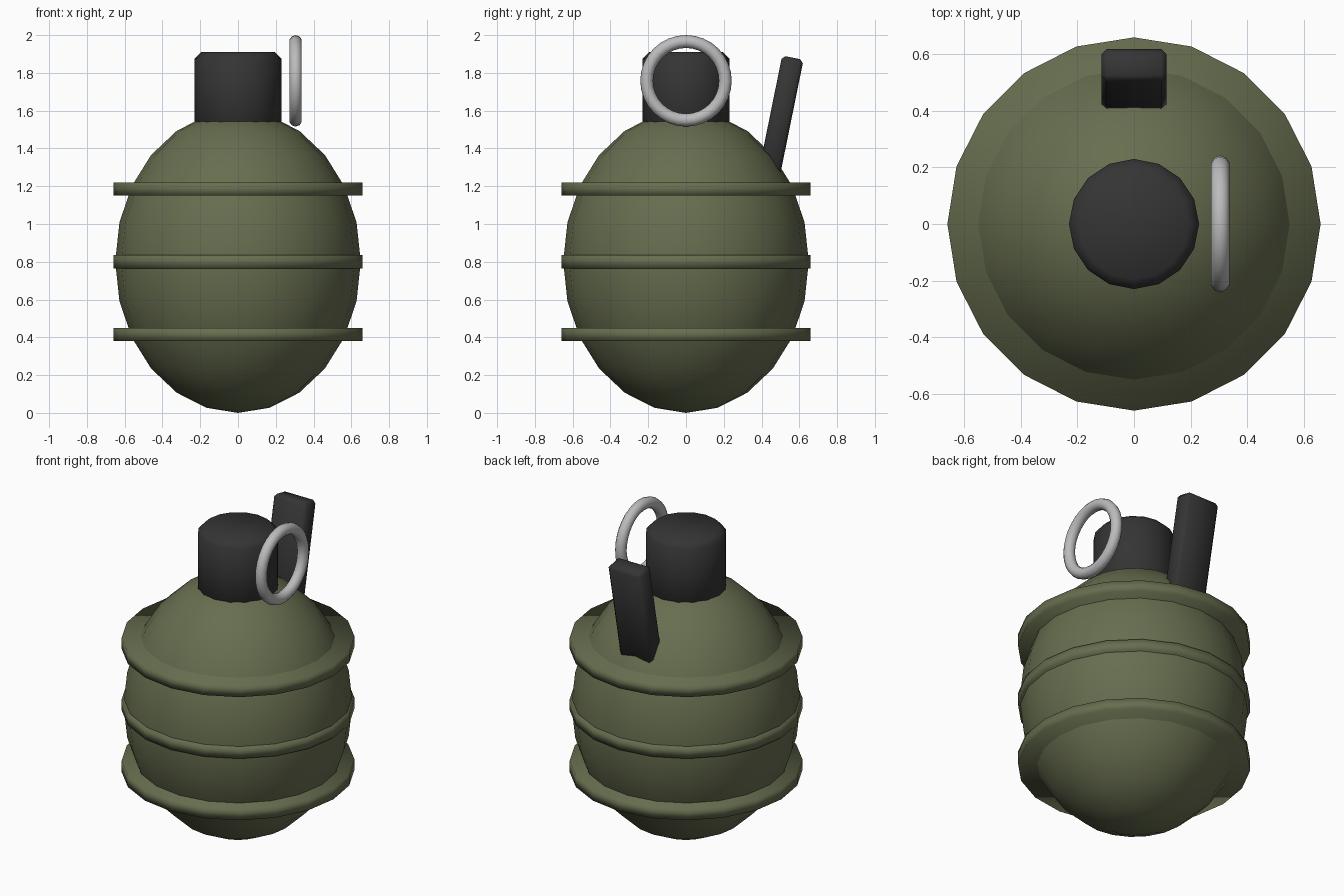
import bpy
import math

cube = bpy.data.objects.get("Cube")
if cube:
    bpy.data.objects.remove(cube, do_unlink=True)


def material(name, rgb, metallic=0.0):
    mat = bpy.data.materials.new(name)
    mat.use_nodes = True
    color = (*rgb, 1.0)
    mat.diffuse_color = color
    bsdf = mat.node_tree.nodes["Principled BSDF"]
    bsdf.inputs["Base Color"].default_value = color
    bsdf.inputs["Roughness"].default_value = 0.6
    return mat


olive = material("olive_green", (0.135, 0.155, 0.078))
charcoal = material("charcoal", (0.035, 0.035, 0.035))
steel = material("steel_grey", (0.5, 0.5, 0.51))


def finish(name, mat, scale=None, bevel=0.0):
    """Name, colour, bevel and smooth the active object."""
    obj = bpy.context.object
    obj.name = name
    obj.data.materials.append(mat)
    if scale:
        obj.scale = scale
        bpy.ops.object.transform_apply(location=False, rotation=False, scale=True)
    if bevel:
        mod = obj.modifiers.new("edge_bevel", "BEVEL")
        mod.width = bevel
        mod.segments = 1
        mod.limit_method = "ANGLE"
        mod.angle_limit = math.radians(40)
    bpy.ops.object.shade_smooth()
    return obj


SEGMENTS = 20
CENTER = 0.8

# Egg-shaped body
bpy.ops.mesh.primitive_uv_sphere_add(
    segments=SEGMENTS, ring_count=12, radius=1, location=(0, 0, CENTER))
finish("body", olive, scale=(0.65, 0.65, 0.8))

# Three raised bands
for label, offset in (("lower", -0.385), ("middle", 0.0), ("upper", 0.385)):
    bpy.ops.mesh.primitive_cylinder_add(
        vertices=SEGMENTS, radius=0.66, depth=0.07,
        location=(0, 0, CENTER + offset))
    finish(label + "_band", olive)

# Neck with chamfered rim
bpy.ops.mesh.primitive_cylinder_add(
    vertices=16, radius=0.23, depth=0.42, location=(0, 0, 1.70))
finish("neck", charcoal, bevel=0.035)

# Tilted safety lever at the back, sunk into the body
bpy.ops.mesh.primitive_cube_add(
    size=1, location=(0, 0.5, 1.557), rotation=(-0.2, 0, 0))
finish("lever", charcoal, scale=(0.23, 0.115, 0.66), bevel=0.018)

# Pull ring beside the neck
bpy.ops.mesh.primitive_torus_add(
    major_segments=32, minor_segments=10, major_radius=0.208,
    minor_radius=0.034, location=(0.305, 0, 1.758),
    rotation=(0, math.pi / 2, 0))
finish("pull_ring", steel)
